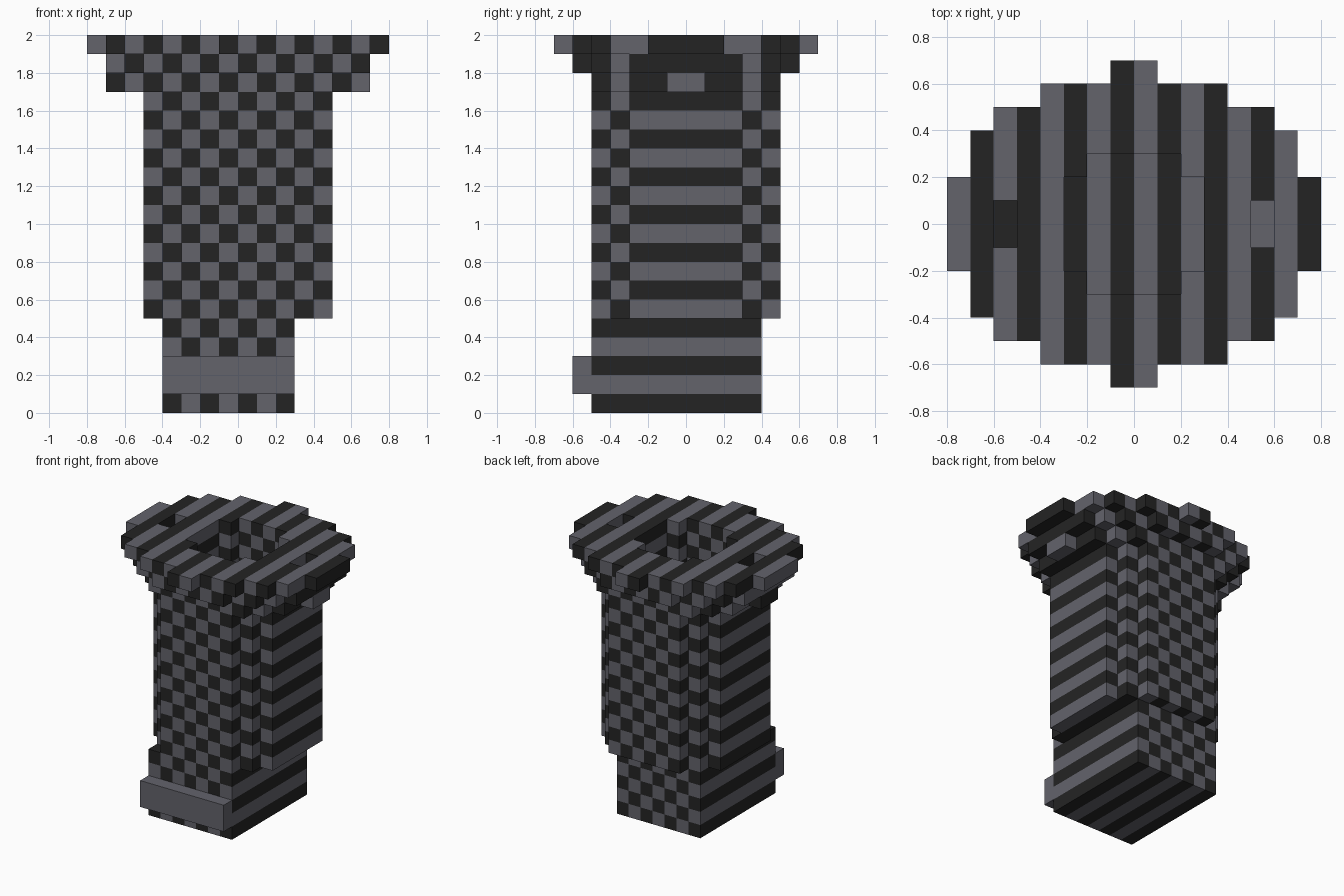
import bpy
import bmesh
import math
from mathutils import Vector

if "Cube" in bpy.data.objects:
    bpy.data.objects.remove(bpy.data.objects["Cube"])

U = 0.1  # size of one block


def material(name, rgb):
    m = bpy.data.materials.new(name)
    m.diffuse_color = (*rgb, 1.0)
    m.use_nodes = True
    m.node_tree.nodes["Principled BSDF"].inputs["Base Color"].default_value = m.diffuse_color
    return m


MATS = [material("charcoal", (0.0176, 0.0176, 0.0176)),
        material("slate grey", (0.125, 0.125, 0.148))]


def box(x0, x1, y0, y1, z0, z1):
    return {(x, y, z) for x in range(x0, x1) for y in range(y0, y1) for z in range(z0, z1)}


def stepped(widths, z0, z1):
    """Mirrored layer: half width in x for each successive row away from y = 0."""
    cells = set()
    for row, w in enumerate(widths):
        cells |= box(-w, w, row, row + 1, z0, z1) | box(-w, w, -row - 1, -row, z0, z1)
    return cells


def checker(cell):
    return (cell[0] + cell[2]) % 2


def plain(cell):
    return 1


# Square foot, slightly off centre, with a plaque on its front
foot = box(-4, 3, -5, 4, 0, 5)
plaque = box(-4, 3, -6, -5, 1, 3)

# Shaft with stepped corners and a flared rim in three courses
shaft = stepped([5, 5, 5, 4, 3], 5, 17)
rim = stepped([7, 6, 6, 5, 4], 17, 18)
rim |= stepped([7, 7, 7, 6, 5, 3], 18, 19)
rim |= stepped([8, 8, 7, 7, 6, 4, 1], 19, 20)

# Central well and two small notches in the top course
well = stepped([3, 3, 2], 6, 20)
notches = box(-6, -5, -1, 1, 19, 20) | box(5, 6, -1, 1, 19, 20)
shaft -= well
rim -= well | notches

SOLID = foot | plaque | shaft | rim


def build(name, cells, colour):
    """Mesh the outer block faces of a part and join flat runs of one colour."""
    bm = bmesh.new()
    points = {}
    for cell in sorted(cells):
        for axis in range(3):
            for side in (0, 1):
                near = list(cell)
                near[axis] += 1 if side else -1
                if tuple(near) in SOLID:
                    continue
                b, c = (axis + 1) % 3, (axis + 2) % 3
                corners = []
                for db, dc in ((0, 0), (1, 0), (1, 1), (0, 1)):
                    p = list(cell)
                    p[axis] += side
                    p[b] += db
                    p[c] += dc
                    key = tuple(p)
                    if key not in points:
                        points[key] = bm.verts.new(Vector(key) * U)
                    corners.append(points[key])
                if not side:
                    corners.reverse()
                face = bm.faces.new(corners)
                face.material_index = colour(cell)
    bmesh.ops.dissolve_limit(bm, angle_limit=math.radians(1), verts=bm.verts[:],
                             edges=bm.edges[:], delimit={'MATERIAL'})
    mesh = bpy.data.meshes.new(name)
    bm.to_mesh(mesh)
    bm.free()
    for m in MATS:
        mesh.materials.append(m)
    bpy.context.collection.objects.link(bpy.data.objects.new(name, mesh))


build("foot", foot, checker)
build("plaque", plaque, plain)
build("shaft", shaft, checker)
build("flared_rim", rim, checker)
